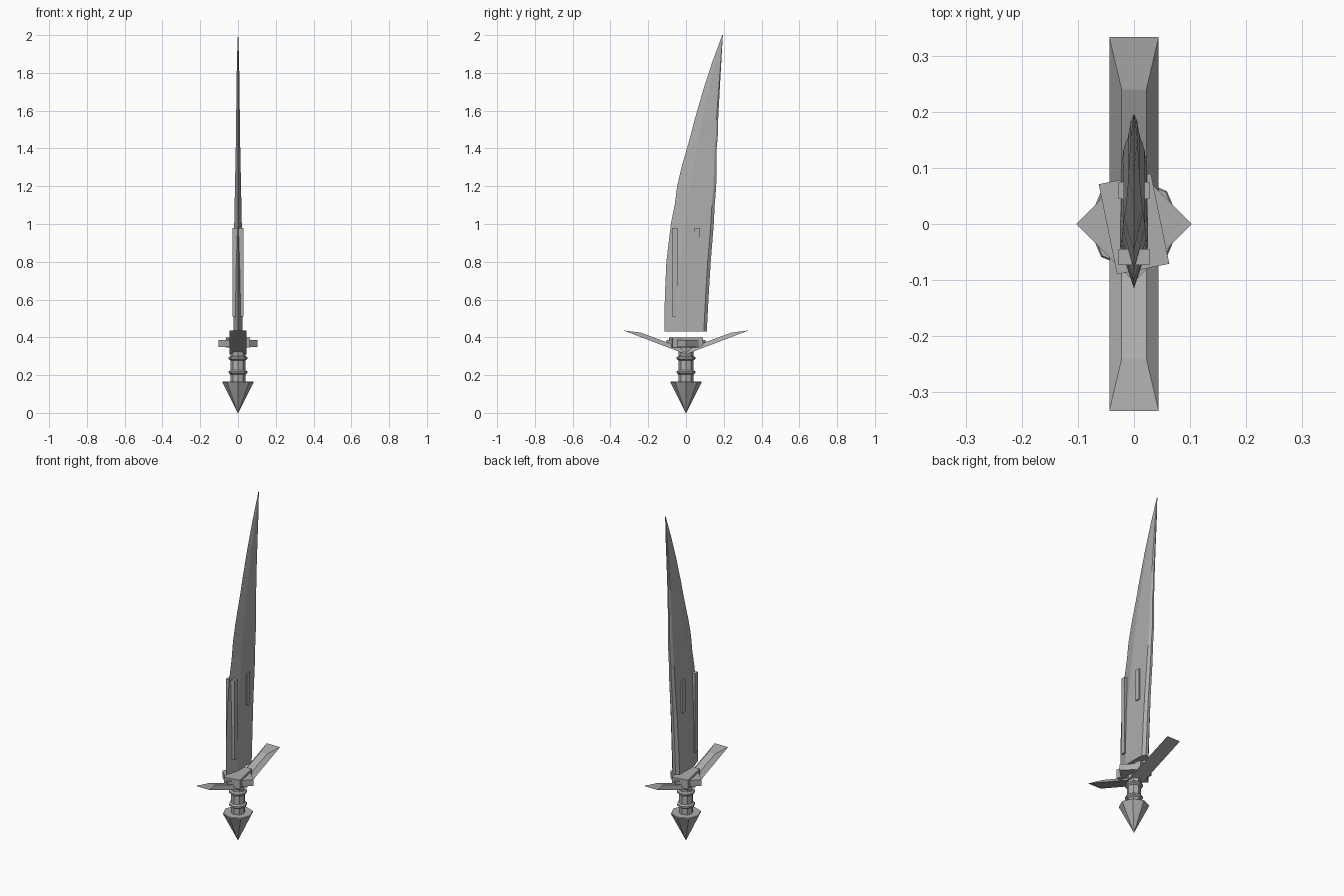
import bpy, math
from mathutils import Matrix

if "Cube" in bpy.data.objects:
    bpy.data.objects.remove(bpy.data.objects["Cube"])

steel = bpy.data.materials.new("grey steel")
steel.diffuse_color = (0.42, 0.42, 0.42, 1)
steel.use_nodes = True
steel.node_tree.nodes["Principled BSDF"].inputs["Base Color"].default_value = steel.diffuse_color


def make(name, verts, faces):
    me = bpy.data.meshes.new(name)
    me.from_pydata(verts, [], faces)
    me.materials.append(steel)
    ob = bpy.data.objects.new(name, me)
    bpy.context.collection.objects.link(ob)
    return ob


def loft(name, rings):
    """Skin equal-sized rings (counter-clockwise, bottom to top) and cap both ends."""
    n = len(rings[0])
    verts = [p for r in rings for p in r]
    faces = [tuple(range(n - 1, -1, -1)), tuple(range(len(verts) - n, len(verts)))]
    for k in range(len(rings) - 1):
        for i in range(n):
            j = (i + 1) % n
            faces.append((k * n + i, k * n + j, (k + 1) * n + j, (k + 1) * n + i))
    return make(name, verts, faces)


def turned(name, profile, sides=8):
    """Faceted lathe from (radius, z) pairs."""
    return loft(name, [[(r * math.cos(math.tau * i / sides), r * math.sin(math.tau * i / sides), z)
                        for i in range(sides)] for r, z in profile])


def box(name, x, y0, y1, z0, z1, turn=0):
    ring = [(-x, y0), (x, y0), (x, y1), (-x, y1)]
    ob = loft(name, [[(a, b, z) for a, b in ring] for z in (z0, z1)])
    ob.data.transform(Matrix.Rotation(turn, 4, 'Z'))
    return ob


# Blade: cutting edge, spine and half thickness at each height
stations = [(0.43, -0.115, 0.110, 0.025), (0.62, -0.112, 0.120, 0.024),
            (0.80, -0.104, 0.131, 0.022), (1.00, -0.080, 0.147, 0.020),
            (1.10, -0.060, 0.152, 0.018), (1.20, -0.047, 0.160, 0.016),
            (1.30, -0.024, 0.161, 0.014), (1.40, 0.005, 0.162, 0.012),
            (1.46, 0.022, 0.168, 0.011), (1.55, 0.045, 0.170, 0.010),
            (1.70, 0.088, 0.178, 0.008), (1.86, 0.140, 0.187, 0.006),
            (2.00, 0.192, 0.195, 0.001)]
rings = []
for z, front, back, w in stations:
    chord = back - front
    ridge, bevel = front + 0.33 * chord, back - 0.07 * chord
    rings.append([(0, front, z), (w, ridge, z), (w * 0.95, bevel, z), (w * 0.35, back, z),
                  (-w * 0.35, back, z), (-w * 0.95, bevel, z), (-w, ridge, z)])
loft("blade", rings)

# Raised bars through the blade
box("front_blade_bar", 0.028, -0.073, -0.045, 0.51, 0.98)
box("rear_blade_bar", 0.028, 0.045, 0.075, 0.79, 0.98)

# Guard centre: turned block over a diamond plate
box("guard_block", 0.0475, -0.082, 0.082, 0.345, 0.40, math.radians(11.5))
turned("guard_diamond", [(0.103, 0.35), (0.103, 0.387)], 4)

# Guard arms: wide underside, narrow top, sloping tip
for side, label in ((-1, "front"), (1, "rear")):
    under = [(-0.044, 0, 0.31), (0.044, 0, 0.31), (0.044, 0.333, 0.437), (-0.044, 0.333, 0.437)]
    top = [(-0.022, 0, 0.336), (0.022, 0, 0.336), (0.022, 0.24, 0.425), (-0.022, 0.24, 0.425)]
    arm = loft(label + "_guard_arm", [under, top])
    if side < 0:
        arm.data.transform(Matrix.Rotation(math.pi, 4, 'Z'))

# Grip with two raised rings
turned("grip", [(0.039, 0.16), (0.039, 0.345)])
for z, label in ((0.215, "lower"), (0.29, "upper")):
    turned(label + "_grip_ring", [(0.039, z - 0.012), (0.049, z - 0.005),
                                  (0.049, z + 0.005), (0.039, z + 0.012)])

# Pointed pommel
turned("pommel", [(0.001, 0.0), (0.083, 0.163), (0.08, 0.167)])
